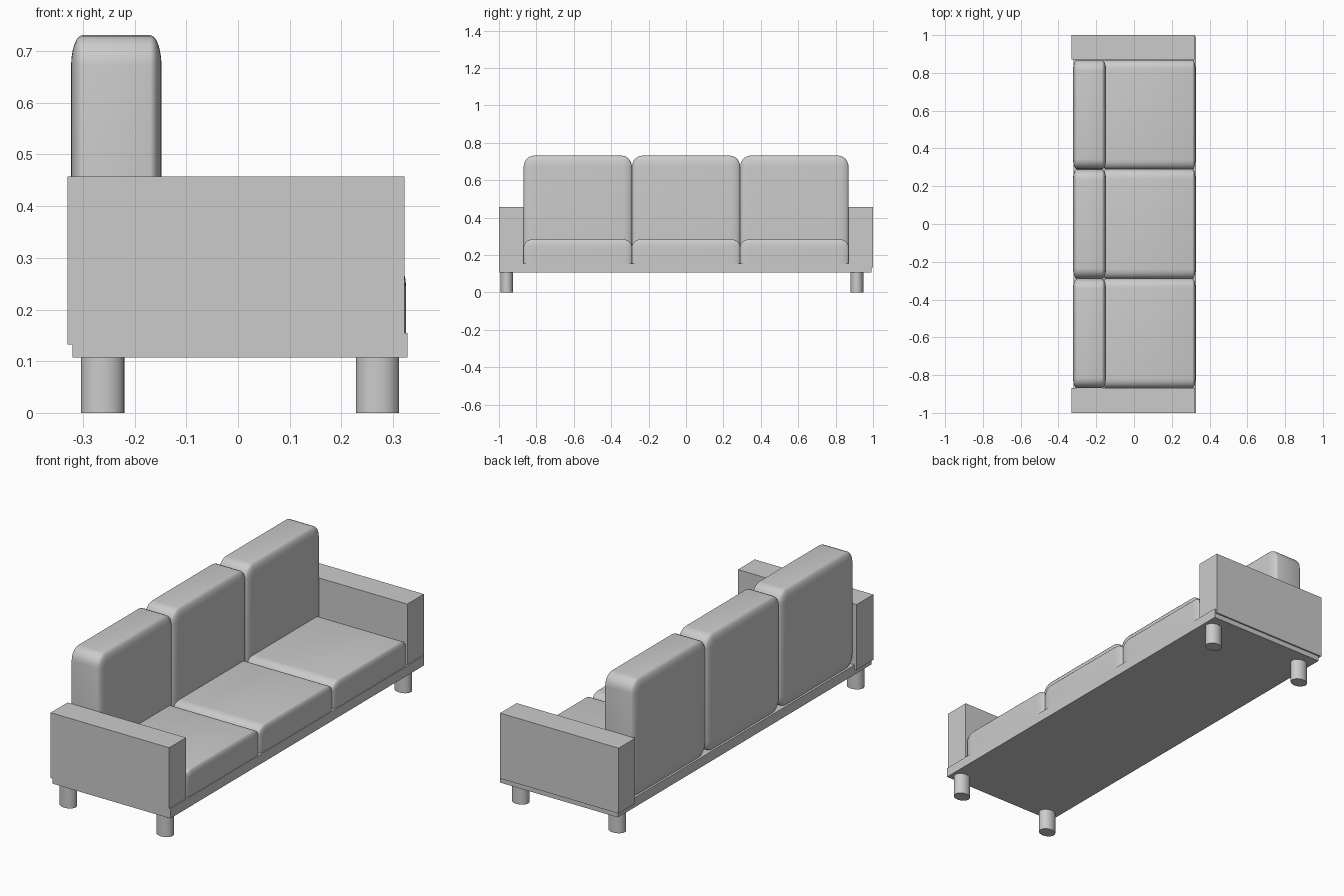
import bpy, bmesh
from mathutils import Vector

if "Cube" in bpy.data.objects:
    bpy.data.objects.remove(bpy.data.objects["Cube"])


def add_object(name, bm):
    mesh = bpy.data.meshes.new(name)
    bm.to_mesh(mesh)
    bm.free()
    obj = bpy.data.objects.new(name, mesh)
    bpy.context.collection.objects.link(obj)
    return obj


def box(name, lo, hi, radii=None):
    """Box between two corners; radii gives a separate rounding per axis."""
    lo, hi = Vector(lo), Vector(hi)
    r = Vector(radii or (1, 1, 1))
    size = hi - lo
    bm = bmesh.new()
    bmesh.ops.create_cube(bm, size=1)
    bmesh.ops.scale(bm, vec=[s / k for s, k in zip(size, r)], verts=bm.verts)
    if radii:
        bmesh.ops.bevel(bm, geom=bm.edges[:], offset=1, segments=6,
                        profile=0.5, affect='EDGES')
        bmesh.ops.scale(bm, vec=r, verts=bm.verts)
        for f in bm.faces:
            f.smooth = True
    bmesh.ops.translate(bm, vec=(lo + hi) / 2, verts=bm.verts)
    return add_object(name, bm)


def leg(name, x, y):
    bm = bmesh.new()
    bmesh.ops.create_cone(bm, cap_ends=True, segments=32,
                          radius1=1, radius2=1, depth=1)
    for f in bm.faces:
        f.smooth = len(f.verts) == 4
    for e in bm.edges:
        e.smooth = all(f.smooth for f in e.link_faces)
    bmesh.ops.scale(bm, vec=(0.042, 0.034, 0.11), verts=bm.verts)
    bmesh.ops.translate(bm, vec=(x, y, 0.055), verts=bm.verts)
    return add_object(name, bm)


# Base platform
box("base", (-0.32, -1.0, 0.107), (0.328, 0.992, 0.155))

# Armrests, overhanging the base slightly at the rear
box("left_arm", (-0.33, -1.0, 0.132), (0.322, -0.868, 0.457))
box("right_arm", (-0.33, 0.87, 0.132), (0.322, 1.0, 0.457))

# Three seat cushions and three back cushions
W = 0.579
for i in range(3):
    y0 = -0.868 + i * W
    box(f"seat_cushion_{i + 1}", (-0.165, y0, 0.115), (0.325, y0 + W, 0.284),
        (0.015, 0.05, 0.04))
    box(f"back_cushion_{i + 1}", (-0.323, y0, 0.15), (-0.148, y0 + W, 0.731),
        (0.022, 0.055, 0.06))

# Short round legs
for xn, x in (("rear", -0.262), ("front", 0.27)):
    for yn, y in (("left", -0.958), ("right", 0.914)):
        leg(f"{xn}_{yn}_leg", x, y)
